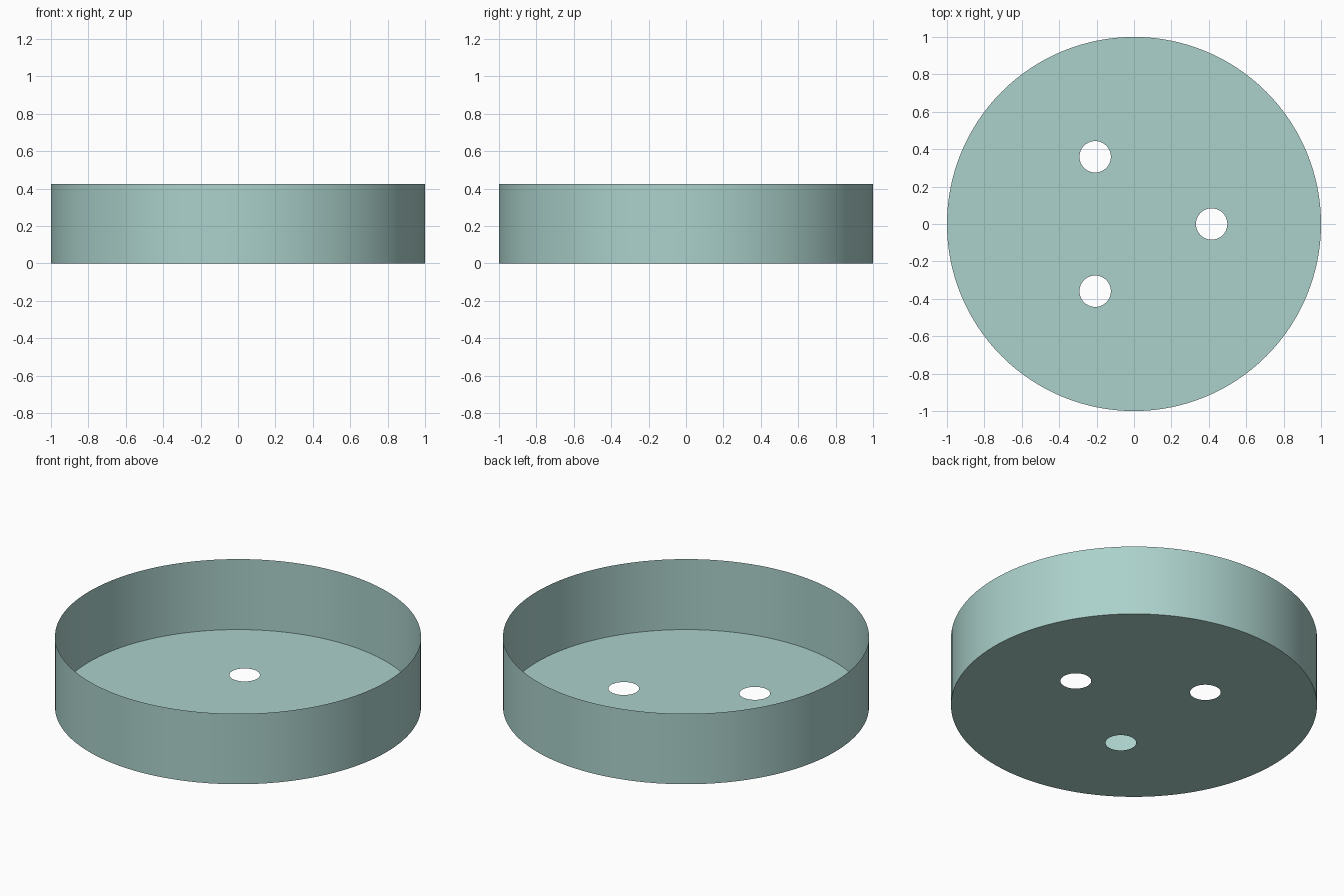
import bpy, bmesh, math
from mathutils import Vector

if "Cube" in bpy.data.objects:
    bpy.data.objects.remove(bpy.data.objects["Cube"])

HEIGHT = 0.425
HOLE_RADIUS = 0.084
HOLE_DISTANCE = 0.415

teal = bpy.data.materials.new("pale_teal")
teal.diffuse_color = (0.41, 0.64, 0.60, 1.0)
teal.use_nodes = True
teal.node_tree.nodes["Principled BSDF"].inputs["Base Color"].default_value = teal.diffuse_color

bm = bmesh.new()


def ring(cx, cy, radius, count):
    """Closed loop of edges lying on the floor plane."""
    verts = [bm.verts.new((cx + radius * math.cos(2 * math.pi * i / count),
                           cy + radius * math.sin(2 * math.pi * i / count), 0))
             for i in range(count)]
    return [bm.edges.new((verts[i], verts[(i + 1) % count])) for i in range(count)]


# Floor outline with three evenly spaced drain holes
rim = ring(0, 0, 1.0, 128)
edges = list(rim)
for k in range(3):
    a = k * 2 * math.pi / 3
    edges += ring(HOLE_DISTANCE * math.cos(a), HOLE_DISTANCE * math.sin(a), HOLE_RADIUS, 40)
bmesh.ops.triangle_fill(bm, edges=edges, use_beauty=True, use_dissolve=False,
                        normal=Vector((0, 0, -1)))
for f in bm.faces:
    if f.normal.z > 0:
        f.normal_flip()

# Thin wall raised from the outer edge
wall = bmesh.ops.extrude_edge_only(bm, edges=rim)["geom"]
bmesh.ops.translate(bm, vec=(0, 0, HEIGHT),
                    verts=[g for g in wall if isinstance(g, bmesh.types.BMVert)])
bm.normal_update()
for f in bm.faces:
    if abs(f.normal.z) < 0.5 and f.normal.dot(f.calc_center_median() * Vector((1, 1, 0))) < 0:
        f.normal_flip()

mesh = bpy.data.meshes.new("drained_tray")
bm.to_mesh(mesh)
bm.free()
mesh.materials.append(teal)
tray = bpy.data.objects.new("drained_tray", mesh)
bpy.context.collection.objects.link(tray)

# Smooth wall with a crisp floor edge
bpy.context.view_layer.objects.active = tray
tray.select_set(True)
bpy.ops.object.shade_smooth_by_angle(angle=math.radians(30))
